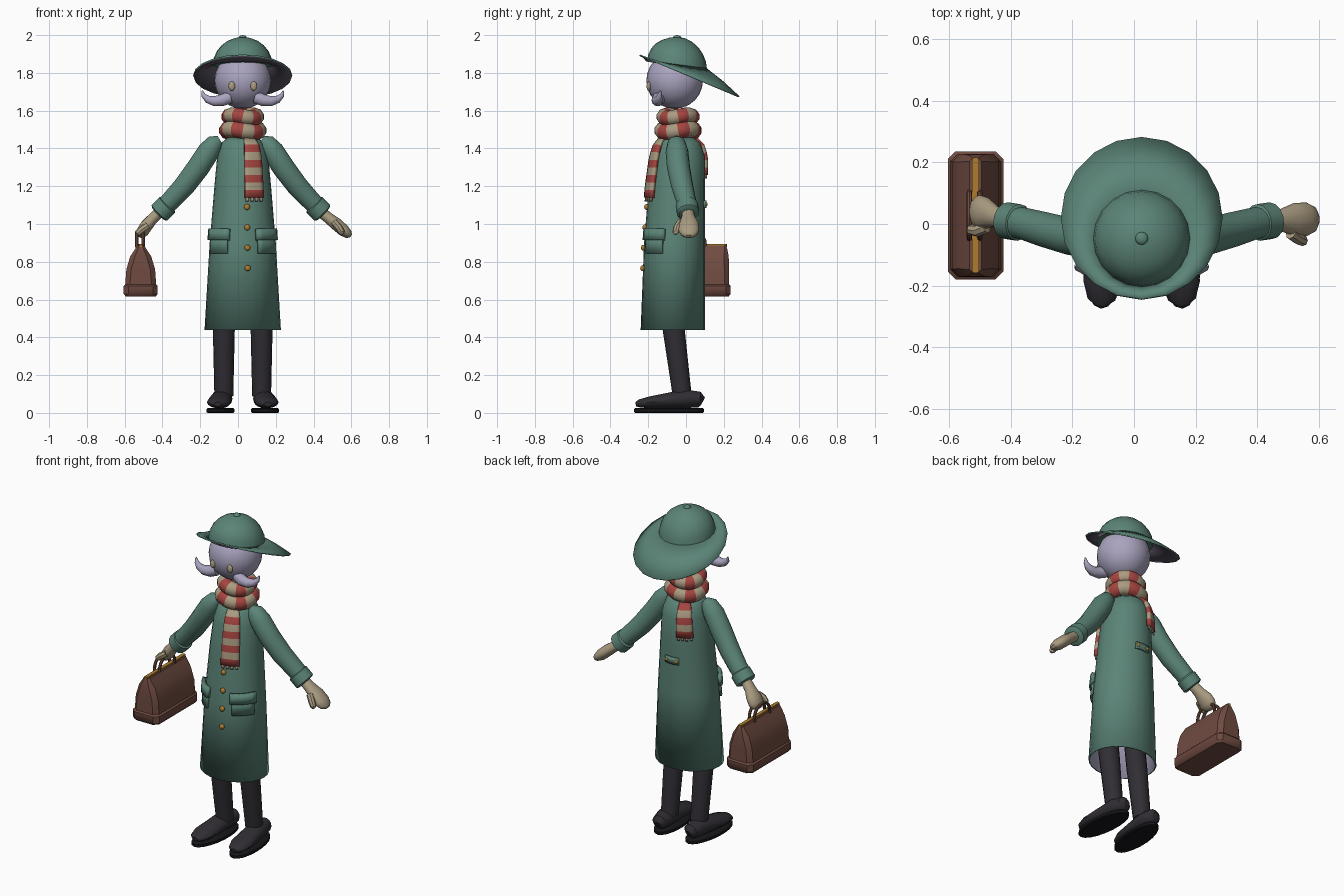
import bpy, bmesh
from math import sin, cos, pi, radians
from mathutils import Vector

if "Cube" in bpy.data.objects:
    bpy.data.objects.remove(bpy.data.objects["Cube"])

CX = 0.025  # body centre line


def material(name, *rgb):
    m = bpy.data.materials.new(name)
    m.use_nodes = True
    m.diffuse_color = (*rgb, 1)
    m.node_tree.nodes["Principled BSDF"].inputs["Base Color"].default_value = (*rgb, 1)
    return m


GREEN = material("coat green", .105, .23, .185)
LAVENDER = material("lavender", .40, .37, .52)
LINING = material("hat lining", .12, .10, .14)
RED = material("scarf red", .38, .06, .052)
TAN = material("tan", .40, .33, .22)
BROWN = material("leather brown", .16, .07, .053)
CHARCOAL = material("charcoal", .03, .027, .034)
BLACK = material("sole black", .008, .008, .01)
GOLD = material("brass", .42, .20, .03)


def finish(obj, mats):
    for m in mats:
        obj.data.materials.append(m)
    bpy.ops.object.select_all(action='DESELECT')
    obj.select_set(True)
    bpy.context.view_layer.objects.active = obj
    bpy.ops.object.shade_smooth_by_angle(angle=radians(40))
    return obj


def loft(name, rings, mats, caps=True, loop=False, wrap=True, rule=None):
    """Skin a list of equal point rings; rule(i) picks the material of band i."""
    bm = bmesh.new()
    vs = [[bm.verts.new(p) for p in r] for r in rings]
    n, k = len(vs), len(vs[0])
    for i in range(n if loop else n - 1):
        a, b = vs[i], vs[(i + 1) % n]
        for j in range(k if wrap else k - 1):
            f = bm.faces.new((a[j], a[(j + 1) % k], b[(j + 1) % k], b[j]))
            f.material_index = rule(i) if rule else 0
    if caps:
        bm.faces.new(vs[0][::-1])
        bm.faces.new(vs[-1])
    if caps or loop:
        bmesh.ops.recalc_face_normals(bm, faces=bm.faces)
    me = bpy.data.meshes.new(name)
    bm.to_mesh(me)
    bm.free()
    obj = bpy.data.objects.new(name, me)
    bpy.context.collection.objects.link(obj)
    return finish(obj, mats)


def thicken(obj, t, inner=0):
    m = obj.modifiers.new("thickness", 'SOLIDIFY')
    m.thickness, m.offset, m.material_offset = t, -1, inner
    return obj


def tube(name, pts, radii, mats, ref=(0, 1, 0), sides=14, loop=False, rule=None):
    """Sweep an ellipse (radius along ref, radius across) through the points."""
    pts = [Vector(p) for p in pts]
    n, rings = len(pts), []
    for i, (p, r) in enumerate(zip(pts, radii)):
        ru, rv = r if isinstance(r, tuple) else (r, r)
        a = pts[(i - 1) % n] if loop else pts[max(i - 1, 0)]
        b = pts[(i + 1) % n] if loop else pts[min(i + 1, n - 1)]
        t = (b - a).normalized()
        u = Vector(ref)
        u = (u - t * u.dot(t)).normalized()
        v = t.cross(u)
        rings.append([p + u * ru * cos(2 * pi * j / sides) + v * rv * sin(2 * pi * j / sides)
                      for j in range(sides)])
    return loft(name, rings, mats, caps=not loop, loop=loop, rule=rule)


def ball(name, loc, scale, mat, segs=20):
    bpy.ops.mesh.primitive_uv_sphere_add(segments=segs, ring_count=segs // 2, radius=1, location=loc)
    obj = bpy.context.object
    obj.name, obj.scale = name, scale
    return finish(obj, [mat])


# Coat: height, half width, front y, back y
COAT = [(.44, .202, -.24, .10), (.9, .175, -.222, .10), (1.2, .15, -.197, .10),
        (1.36, .135, -.174, .10), (1.43, .112, -.15, .075), (1.467, .07, -.115, .03)]


def on_coat(deg, z, off=0):
    """Point on the coat at a compass angle and height, pushed out by off."""
    for lo, hi in zip(COAT, COAT[1:]):
        if z <= hi[0]:
            break
    f = min((z - lo[0]) / (hi[0] - lo[0]), 1)
    w, y0, y1 = [lo[i] + (hi[i] - lo[i]) * f for i in (1, 2, 3)]
    a = radians(deg)
    return Vector((CX + (w + off) * cos(a), (y0 + y1) / 2 + ((y1 - y0) / 2 + off) * sin(a), z))


def patch(name, a0, a1, z0, z1, off, mats, rows=1, thick=.012, rule=None):
    """Curved slab lying on the coat."""
    rings = [[on_coat(a0 + (a1 - a0) * j / 5, z0 + (z1 - z0) * i / rows, off) for j in range(6)]
             for i in range(rows + 1)]
    return thicken(loft(name, rings, mats, caps=False, wrap=False, rule=rule), thick)


coat = loft("coat", [[on_coat(15 * j, c[0]) for j in range(24)] for c in COAT],
            [GREEN, LAVENDER], caps=False)
thicken(coat, .008, 1)

# Pockets, buttons and back tab
for side, mid in (("left", -43), ("right", -137)):
    patch(side + "_pocket", mid - 21, mid + 21, .845, .94, .014, [GREEN])
    patch(side + "_pocket_flap", mid - 24, mid + 24, .915, .975, .024, [GREEN], thick=.022)
for i in range(4):
    p = on_coat(-82, 1.09 - .108 * i, .004)
    ball("coat_button", p, (.016, .013, .016), GOLD, 12)
patch("back_tab", 74, 106, 1.085, 1.125, .01, [GREEN])
for a in (79, 101):
    ball("tab_button", on_coat(a, 1.105, .01), (.011, .008, .011), GOLD, 10)

# Scarf: two wraps and two hanging ends with fringe
for name, z, major, minor in (("scarf_lower_wrap", 1.495, .083, .044), ("scarf_upper_wrap", 1.568, .074, .041)):
    ring = [(CX + major * cos(a), -.042 + major * sin(a), z + .008 * sin(2 * a))
            for a in (2 * pi * i / 24 for i in range(24))]
    tube(name, ring, [(minor, minor)] * 24, [RED, TAN], ref=(0, 0, 1), sides=10, loop=True,
         rule=lambda i: i // 2 % 2)
for name, a0, a1, z0, rows in (("scarf_front_end", -86, -50, 1.14, 8), ("scarf_back_end", 104, 138, 1.26, 5)):
    patch(name, a0, a1, z0, 1.46, .022, [RED, TAN], rows, .02, rule=lambda i: i % 2)
    for k in range(4):
        s = a0 + (a1 - a0) * (k + .15) / 4
        patch("scarf_fringe", s, s + 5, z0 - .02, z0, .016, [TAN], thick=.008)

# Head, eyes and curled tusks
ball("head", (CX, -.06, 1.76), (.15, .15, .15), LAVENDER, 24)
for s in (-1, 1):
    ball("eye", (CX + s * .058, -.197, 1.73), (.018, .012, .025), TAN, 14)
    path = [(.07, -.14, 1.67), (.11, -.15, 1.655), (.15, -.15, 1.65), (.185, -.145, 1.66),
            (.207, -.14, 1.68), (.215, -.135, 1.705)]
    tube("tusk", [(CX + s * x, y, z) for x, y, z in path], [.034, .033, .028, .021, .013, .004],
         [LAVENDER], sides=10)

# Hat: domed crown, tilted brim and top button
def hat_ring(r, cy, z, slope, n=20):
    pts = [(CX + r * cos(2 * pi * j / n), cy + r * sin(2 * pi * j / n)) for j in range(n)]
    return [Vector((x, y, z - slope * (y - cy))) for x, y in pts]


inner = hat_ring(.157, -.047, 1.845, .13)
outer = hat_ring(.263, .02, 1.787, .42)
middle = [a.lerp(b, .5) + Vector((0, 0, .006)) for a, b in zip(inner, outer)]
thicken(loft("hat_brim", [outer, middle, inner], [GREEN, LINING], caps=False), .008, 1)
crown = [hat_ring(.158 * cos(t), -.047, 1.84 + .15 * sin(t), .13 * cos(t))
         for t in (radians(a) for a in (0, 15, 30, 45, 60, 75, 87))]
loft("hat_crown", crown, [GREEN])
ball("hat_button", (CX, -.047, 1.988), (.021, .021, .012), GREEN, 12)

# Sleeves, cuffs and hands
for s, side in ((1, "left"), (-1, "right")):
    def at(x, y, z):
        return (.015 + s * x, y, z)
    tube(side + "_sleeve", [at(.11, -.05, 1.445), at(.135, -.05, 1.43), at(.17, -.048, 1.385), at(.225, -.04, 1.30),
                            at(.30, -.02, 1.20), at(.37, .0, 1.125), at(.425, .01, 1.07)],
         [.025, .048, .06, .061, .058, .053, .05], [GREEN])
    tube(side + "_cuff", [at(.385, .004, 1.105), at(.39, .005, 1.10), at(.43, .011, 1.06), at(.435, .012, 1.055)],
         [.05, .06, .06, .05], [GREEN])
    if s > 0:
        hand = [(.43, .01, 1.07), (.475, .012, 1.035), (.52, .015, 1.0), (.56, .015, .965), (.585, .015, .945), (.597, .015, .935)]
        thumb = [(.51, -.03, 1.01), (.535, -.048, .98), (.55, -.055, .955), (.553, -.055, .945)]
    else:
        hand = [(-.42, .015, 1.06), (-.455, .025, 1.025), (-.485, .035, .99), (-.505, .04, .96), (-.517, .04, .94), (-.522, .04, .93)]
        thumb = [(-.48, -.01, .99), (-.51, -.022, .97), (-.532, -.018, .95), (-.537, -.018, .945)]
    tube(side + "_hand", hand, [.03, (.036, .03), (.053, .034), (.055, .033), (.042, .024), (.02, .01)], [TAN])
    tube(side + "_thumb", thumb, [.02, .02, .017, .008], [TAN], sides=8)

    # Trouser leg, shoe and sole
    tube(side + "_leg", [(CX + s * .1, -.085, .6), (CX + s * .1, -.065, .44), (CX + s * .1, -.02, .09)],
         [.058, .058, .05], [CHARCOAL], sides=16)
    shoe = [(.088, .06, .02, .025), (.07, .07, .045, .043), (.0, .075, .057, .05), (-.09, .066, .06, .042),
            (-.19, .056, .063, .032), (-.245, .05, .045, .022), (-.265, .046, .02, .012)]
    tube(side + "_shoe", [(CX + s * (.105 + (.08 - y) * .08), y, z) for y, z, w, h in shoe],
         [(w, h) for y, z, w, h in shoe], [CHARCOAL], ref=(1, 0, 0))
    tube(side + "_sole", [(CX + s * .118, -.09, z) for z in (0, .005, .02, .026)],
         [(.18, .068), (.186, .074), (.186, .074), (.178, .066)], [BLACK], ref=(s * .08, -1, 0), sides=20)

# Travel bag: stacked chamfered rectangles, brass frame and twin handles
BX, BY = -.515, .028


def bag_ring(z, w, d):
    c = .025 if w > .04 else w * .5
    half = [(w, d - c), (w - c, d), (c - w, d), (-w, d - c)]
    return [Vector((BX + x, BY + y, z)) for x, y in half + [(-x, -y) for x, y in half]]


loft("bag", [bag_ring(*l) for l in (
    (.617, .08, .198), (.63, .09, .208), (.672, .09, .208), (.68, .082, .2), (.76, .076, .2),
    (.83, .055, .198), (.87, .028, .19), (.885, .02, .185))], [BROWN])
loft("bag_frame", [bag_ring(.878, .011, .188), bag_ring(.893, .011, .188)], [GOLD])
for dx in (-.02, .014):
    arch = [(BX + dx, BY + .075 * cos(pi * i / 10), .875 + .085 * sin(pi * i / 10) ** .7) for i in range(11)]
    tube("bag_handle", arch, [.009] * 11, [BROWN], ref=(1, 0, 0), sides=8)
